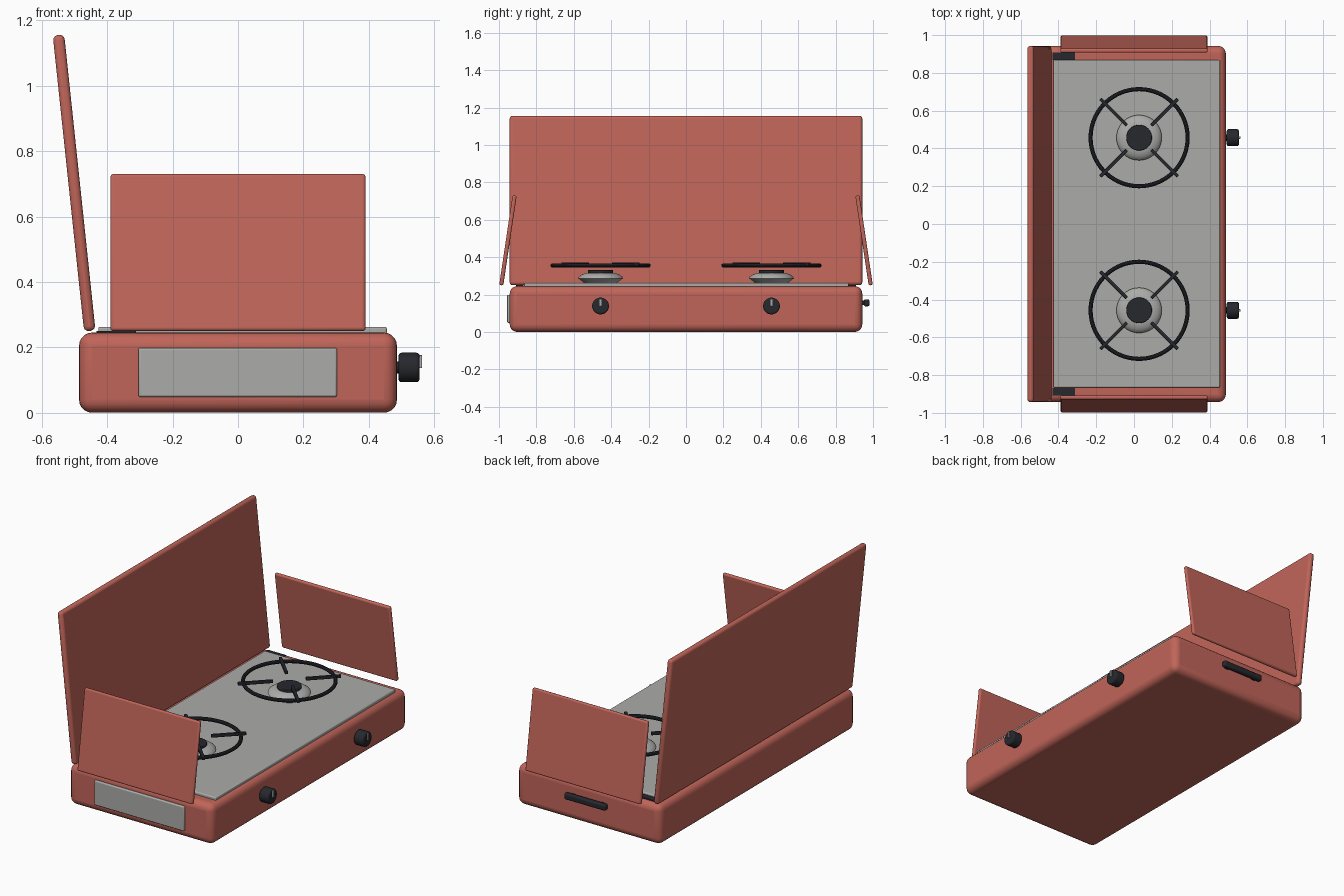
import bpy
import math
from mathutils import Matrix, Vector

cube = bpy.data.objects.get("Cube")
if cube:
    bpy.data.objects.remove(cube, do_unlink=True)


def material(name, color, rough=0.5):
    m = bpy.data.materials.new(name)
    m.use_nodes = True
    m.diffuse_color = (*color, 1)
    shader = m.node_tree.nodes["Principled BSDF"]
    shader.inputs["Base Color"].default_value = (*color, 1)
    shader.inputs["Roughness"].default_value = rough
    return m


RED = material("red enamel", (0.53, 0.13, 0.10))
STEEL = material("brushed steel", (0.41, 0.41, 0.40))
BLACK = material("black iron", (0.02, 0.021, 0.027))


def finish(obj, name, mat, bevel=0, segments=3):
    obj.name = name
    obj.data.materials.append(mat)
    if bevel:
        mod = obj.modifiers.new("rounded edges", "BEVEL")
        mod.width = bevel
        mod.segments = segments
        mod.limit_method = "ANGLE"
    bpy.ops.object.shade_smooth_by_angle(angle=math.radians(35))
    return obj


def box(name, center, size, mat, bevel=0, rot=(0, 0, 0), segments=3):
    bpy.ops.mesh.primitive_cube_add(size=1, location=center, rotation=rot)
    obj = bpy.context.object
    obj.data.transform(Matrix.Diagonal((*size, 1)))
    return finish(obj, name, mat, bevel, segments)


def cylinder(name, center, radius, depth, mat, bevel=0, rot=(0, 0, 0)):
    bpy.ops.mesh.primitive_cylinder_add(vertices=40, radius=radius, depth=depth,
                                        location=center, rotation=rot)
    return finish(bpy.context.object, name, mat, bevel)


def lathe(name, center, profile, mat, steps=40):
    # Revolve a radius/height profile about the vertical axis
    verts, faces = [], []
    for r, z in profile:
        for i in range(steps):
            a = math.tau * i / steps
            verts.append((r * math.cos(a), r * math.sin(a), z))
    for k in range(len(profile) - 1):
        for i in range(steps):
            j = (i + 1) % steps
            faces.append((k * steps + i, k * steps + j,
                          (k + 1) * steps + j, (k + 1) * steps + i))
    faces.append(tuple(reversed(range(steps))))
    faces.append(tuple(range((len(profile) - 1) * steps, len(verts))))
    mesh = bpy.data.meshes.new(name)
    mesh.from_pydata(verts, [], faces)
    obj = bpy.data.objects.new(name, mesh)
    obj.location = center
    bpy.context.collection.objects.link(obj)
    bpy.ops.object.select_all(action="DESELECT")
    obj.select_set(True)
    bpy.context.view_layer.objects.active = obj
    return finish(obj, name, mat)


# Case, cooktop and front plate
box("case", (0, 0, 0.123), (0.972, 1.885, 0.245), RED, 0.04, segments=5)
box("cooktop", (0.014, 0.002, 0.252), (0.882, 1.735, 0.022), STEEL, 0.006)
box("front_plate", (-0.001, -0.946, 0.124), (0.607, 0.02, 0.15), STEEL, 0.006)

# Lid leaning back along the -x side
lean = math.atan2(0.092, 0.87)
box("lid", (-0.501, 0, 0.703), (0.035, 1.885, 0.91), RED, 0.015,
    rot=(0, -lean, 0))

# Carry handle on the back end
box("handle", (0, 0.966, 0.156), (0.28, 0.03, 0.038), BLACK, 0.01)
for x in (-0.1, 0.1):
    box("handle_post", (x, 0.948, 0.156), (0.025, 0.03, 0.025), BLACK)

for side, end in ((-1, "front"), (1, "back")):
    # Wind guards leaning inward, and hinge blocks
    box(end + "_wind_guard", (0, side * 0.952, 0.49), (0.78, 0.022, 0.485), RED,
        0.009, rot=(side * math.atan2(0.07, 0.47), 0, 0))
    box(end + "_hinge", (-0.372, side * 0.888, 0.242), (0.12, 0.04, 0.018), BLACK)

    # Burner bowl and cap
    cx, cy = 0.027, side * 0.457
    lathe(end + "_burner", (cx, cy, 0.26),
          [(0.085, 0), (0.1, 0.012), (0.12, 0.027), (0.117, 0.035),
           (0.1, 0.047), (0.078, 0.056), (0.06, 0.057)], STEEL)
    cylinder(end + "_burner_cap", (cx, cy, 0.32), 0.068, 0.022, BLACK, 0.004)

    # Pan support: ring with four radial bars
    bpy.ops.mesh.primitive_torus_add(location=(cx, cy, 0.356), major_radius=0.257,
                                     minor_radius=0.011, major_segments=56,
                                     minor_segments=10)
    finish(bpy.context.object, end + "_support_ring", BLACK)
    for k in range(4):
        a = math.pi / 4 + k * math.pi / 2
        pos = Vector((cx, cy, 0.362)) + 0.191 * Vector((math.cos(a), math.sin(a), 0))
        box(end + "_support_bar", pos, (0.198, 0.018, 0.018), BLACK, 0.004,
            rot=(0, 0, a))

    # Control knob with pointer
    cylinder(end + "_knob", (0.523, cy, 0.139), 0.045, 0.064, BLACK, 0.009,
             rot=(0, math.pi / 2, 0))
    cylinder(end + "_knob_shaft", (0.485, cy, 0.139), 0.018, 0.03, BLACK,
             rot=(0, math.pi / 2, 0))
    box(end + "_knob_pointer", (0.557, cy, 0.157), (0.012, 0.012, 0.04), STEEL, 0.002)
